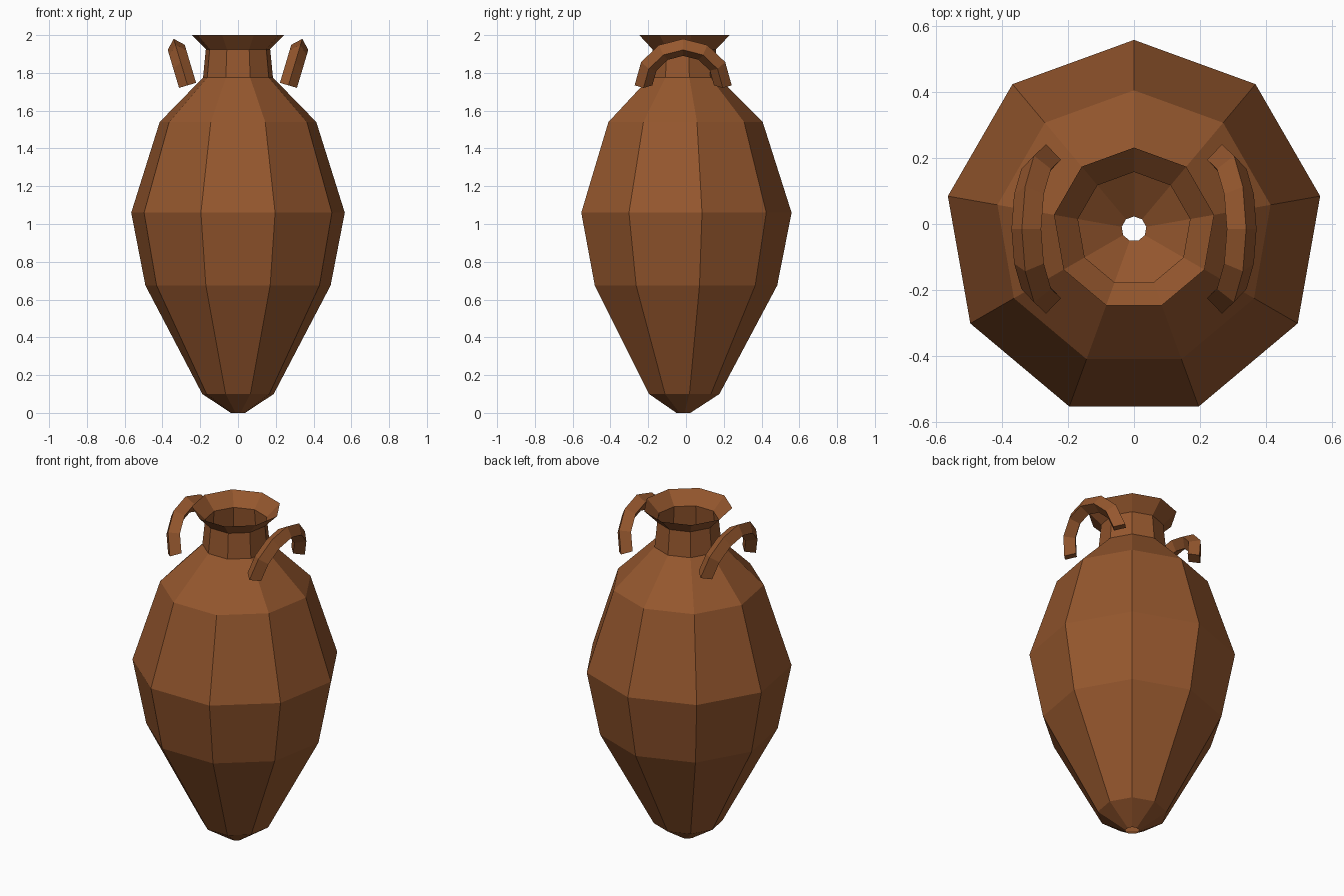
import bpy, bmesh
from math import sin, cos, pi, radians
from mathutils import Vector

if "Cube" in bpy.data.objects:
    bpy.data.objects.remove(bpy.data.objects["Cube"])

clay = bpy.data.materials.new("terracotta")
clay.diffuse_color = (0.30, 0.095, 0.027, 1)
clay.use_nodes = True
clay.node_tree.nodes["Principled BSDF"].inputs["Base Color"].default_value = clay.diffuse_color
CY = -0.015  # pot axis, so the nine-sided body is centred on y = 0


def skin(name, rings, cap_ends=False):
    """Join successive closed rings of points with flat quads."""
    bm = bmesh.new()
    loops = [[bm.verts.new(p) for p in ring] for ring in rings]
    n = len(loops[0])
    for a, b in zip(loops, loops[1:]):
        for i in range(n):
            j = (i + 1) % n
            bm.faces.new((a[i], a[j], b[j], b[i]))
    if cap_ends:
        bm.faces.new(loops[0])
        bm.faces.new(loops[-1])
        bmesh.ops.recalc_face_normals(bm, faces=bm.faces)
    mesh = bpy.data.meshes.new(name)
    bm.to_mesh(mesh)
    bm.free()
    mesh.materials.append(clay)
    obj = bpy.data.objects.new(name, mesh)
    bpy.context.collection.objects.link(obj)
    return obj


def pot_ring(r, z):
    angles = [radians(90 + 40 * k) for k in range(9)]
    return [(r * cos(a), CY + r * sin(a), z) for a in angles]


# Open single-walled pieces, split at the shoulder
skin("body", [pot_ring(r, z) for r, z in (
    (0.038, 0), (0.192, 0.10), (0.498, 0.675), (0.574, 1.06),
    (0.421, 1.54), (0.188, 1.775))])
skin("neck_and_rim", [pot_ring(r, z) for r, z in (
    (0.188, 1.775), (0.173, 1.925), (0.247, 2.0))])

# Handles: half rings of diamond section, leaning outwards
MAJOR, MINOR, TILT = 0.21, 0.047, 0.29
for side, name in ((-1, "left_handle"), (1, "right_handle")):
    centre = Vector((side * 0.267, CY, 1.734))
    up = Vector((side * sin(TILT), 0, cos(TILT)))
    normal = Vector((side * cos(TILT), 0, -sin(TILT)))
    rings = []
    for k in range(7):
        a = pi * k / 6
        radial = Vector((0, cos(a), 0)) + up * sin(a)
        mid = centre + radial * MAJOR
        rings.append([mid + (radial * cos(b) + normal * sin(b)) * MINOR
                      for b in (0, pi / 2, pi, 3 * pi / 2)])
    skin(name, rings, cap_ends=True)
